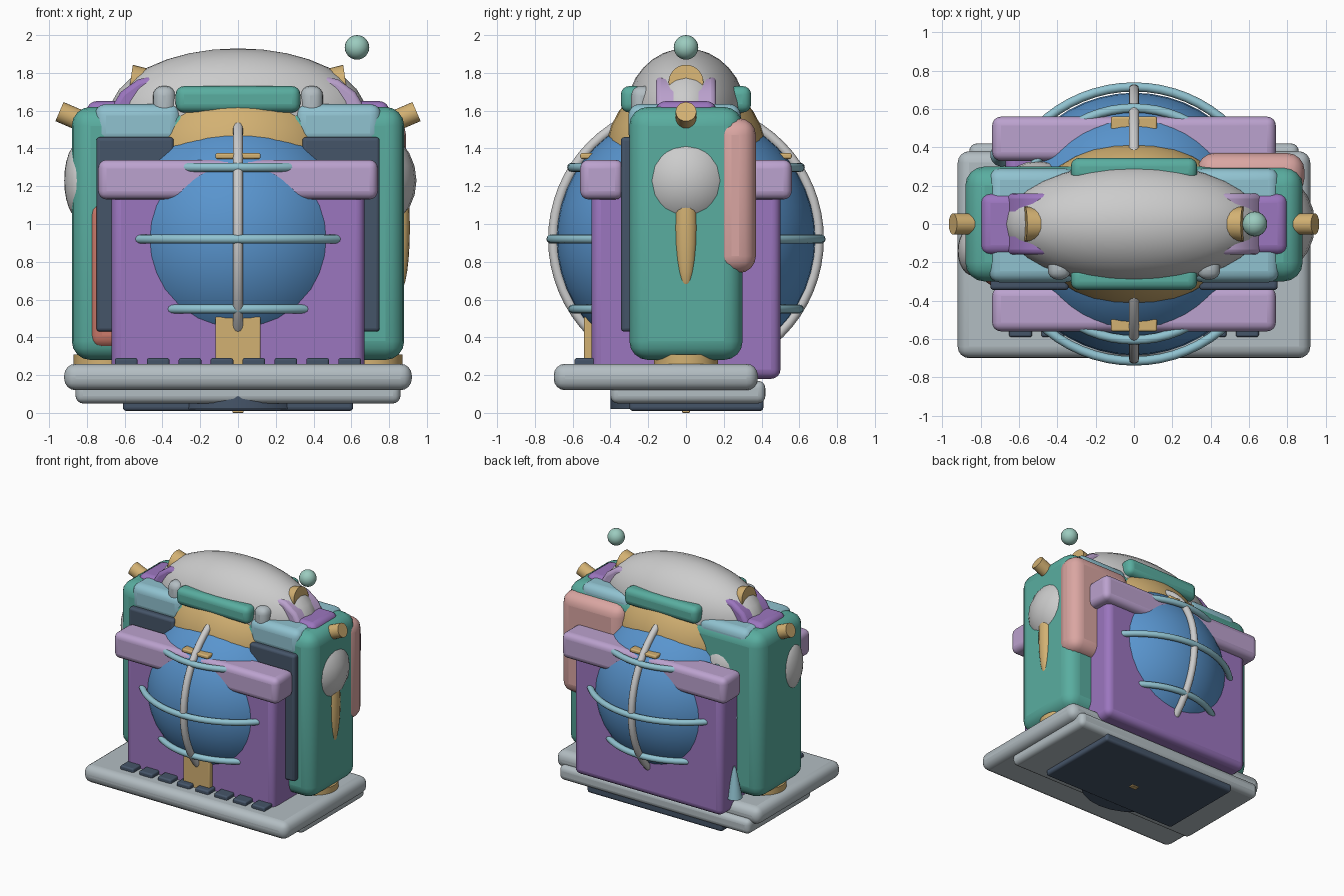
import bpy, math
from mathutils import Vector

if "Cube" in bpy.data.objects:
    bpy.data.objects.remove(bpy.data.objects["Cube"])

COL = dict(green=(.10, .42, .35), purple=(.33, .18, .52), lilac=(.50, .36, .62), blue=(.10, .30, .62),
           cyan=(.28, .54, .63), gold=(.65, .44, .17), white=(.64, .65, .62), grey=(.45, .51, .54),
           dark=(.06, .09, .14), pink=(.70, .38, .36), red=(.62, .20, .15), mint=(.33, .60, .52))
MATS = {}
for n, c in COL.items():
    MATS[n] = bpy.data.materials.new(n)
    MATS[n].diffuse_color = (*c, 1)


def finish(name, color):
    o = bpy.context.object
    o.name = name
    o.data.materials.append(MATS[color])
    bpy.ops.object.shade_smooth_by_angle(angle=math.radians(35))
    return o


def box(name, color, x, y, z, r=.03):
    """Rounded box from ranges on each axis."""
    bpy.ops.mesh.primitive_cube_add(size=1, location=[(a + b) / 2 for a, b in (x, y, z)])
    o = bpy.context.object
    o.scale = [b - a for a, b in (x, y, z)]
    bpy.ops.object.transform_apply(location=False, rotation=False)
    m = o.modifiers.new("round", 'BEVEL')
    m.width, m.segments = r, 4
    return finish(name, color)


def ball(name, color, loc, rad, seg=32, rings=16):
    bpy.ops.mesh.primitive_uv_sphere_add(segments=seg, ring_count=rings, radius=1, location=loc)
    bpy.context.object.scale = rad
    bpy.ops.object.transform_apply(location=False, rotation=False)
    return finish(name, color)


def tube(name, color, a, b, r1, r2):
    """Cone or cylinder between two points."""
    a, b = Vector(a), Vector(b)
    bpy.ops.mesh.primitive_cone_add(vertices=24, radius1=r1, radius2=r2, depth=(b - a).length,
                                    location=(a + b) / 2, rotation=(b - a).to_track_quat('Z', 'Y').to_euler())
    return finish(name, color)


def ring(name, color, z, R, r, rot=(0, 0, 0)):
    bpy.ops.mesh.primitive_torus_add(location=(0, 0, z), rotation=rot, major_radius=R, minor_radius=r,
                                     major_segments=64, minor_segments=12)
    return finish(name, color)


def prism(name, color, pts, y, r):
    """Profile in x/z extruded along y, rounded."""
    n = len(pts)
    me = bpy.data.meshes.new(name)
    v = [(px, s * y, pz) for s in (-1, 1) for px, pz in pts]
    f = [list(range(n)), list(range(2 * n - 1, n - 1, -1))]
    f += [(i, i + n, (i + 1) % n + n, (i + 1) % n) for i in range(n)]
    me.from_pydata(v, [], f)
    o = bpy.data.objects.new(name, me)
    bpy.context.collection.objects.link(o)
    bpy.context.view_layer.objects.active = o
    bpy.ops.object.select_all(action='DESELECT')
    o.select_set(True)
    bpy.ops.object.mode_set(mode='EDIT')
    bpy.ops.mesh.select_all(action='SELECT')
    bpy.ops.mesh.normals_make_consistent()
    bpy.ops.object.mode_set(mode='OBJECT')
    m = o.modifiers.new("round", 'BEVEL')
    m.width, m.segments = r, 3
    return finish(name, color)


def span(s, a, b):
    return (a, b) if s > 0 else (-b, -a)


# Stepped base with a row of keys
box("base_plate", "grey", (-.92, .92), (-.70, .38), (.12, .26), .06)
box("base_step", "grey", (-.86, .86), (-.40, .42), (.05, .17), .04)
box("base_sole", "dark", (-.61, .61), (-.30, .41), (.01, .08), .02)
tube("sole_disc", "dark", (0, 0, .02), (0, 0, .10), .40, .40)
box("sole_pin", "gold", (-.03, .03), (-.02, .02), (0, .03), .005)
for i in range(8):
    x = -.592 + .169 * i
    box(f"base_key_{i}", "dark", (x - .06, x + .06), (-.59, -.48), (.24, .29), .012)

# Main body and chest
box("body", "green", (-.88, .88), (-.30, .30), (.28, 1.62), .10)
box("chest", "purple", (-.67, .67), (-.50, .50), (.18, 1.22), .05)
box("front_strip", "gold", (-.12, .12), (-.54, -.45), (.24, .51), .01)

# Globe with its rings
ball("globe", "blue", (0, 0, .92), (.685, .685, .685), 48, 24)
for z, R in ((.55, .60), (.92, .715), (1.30, .605)):
    ring("globe_band", "cyan", z, R, .024)
ring("globe_meridian", "white", .92, .703, .027, (0, math.pi / 2, 0))

# Collar and cap
ball("collar", "gold", (0, 0, 1.35), (.56, .43, .44))
ball("cap", "white", (0, 0, 1.58), (.68, .32, .35))

# Bars repeated front and back
for s, n in ((-1, "front"), (1, "back")):
    box(n + "_crossbar", "lilac", (-.74, .74), span(s, .33, .56), (1.13, 1.34), .045)
    box(n + "_clip", "gold", (-.12, .12), span(s, .49, .56), (1.345, 1.375), .01)
    box(n + "_brow", "green", (-.33, .33), span(s, .22, .345), (1.59, 1.73), .045)

# Parts repeated left and right
arch = [(.30, 1.55), (.33, 1.775), (.42, 1.79), (.53, 1.765), (.62, 1.70), (.68, 1.60), (.66, 1.55)]
for s, n, c in ((-1, "left", "purple"), (1, "right", "lilac")):
    box(n + "_panel", "dark", span(s, .34, .75), (-.345, -.28), (.43, 1.46), .02)
    box(n + "_shoulder", "cyan", span(s, .30, .76), (-.305, .29), (1.42, 1.635), .06)
    box(n + "_shoulder_pad", "purple", span(s, .50, .80), (-.16, .16), (1.50, 1.65), .05)
    prism(n + "_arch", c, [(s * x, z) for x, z in arch], .16, .03)
    tube(n + "_horn", "gold", (s * .28, 0, 1.71), (s * .57, 0, 1.752), .06, .092)
    tube(n + "_peg", "gold", (s * .70, 0, 1.49), (s * .945, 0, 1.595), .055, .055)
    box(n + "_knob", "grey", span(s, .33, .45), (-.29, -.15), (1.53, 1.73), .05)
    tube(n + "_foot", "gold", (s * .70, 0, .20), (s * .70, 0, .31), .17, .17)

# Side details
ball("right_dome", "white", (.65, 0, 1.23), (.295, .295, .295), 24, 12)
ball("left_dome", "white", (-.84, -.14, 1.23), (.08, .13, .20), 24, 12)
ball("rear_dome", "white", (-.50, .12, 1.28), (.22, .21, .22), 24, 12)
ball("right_spike", "gold", (.86, 0, .98), (.05, .06, .33), 16, 12)
box("right_rear_pouch", "pink", (.33, .89), (.15, .37), (.74, 1.56), .09)
box("left_front_pouch", "red", (-.79, -.55), (-.325, -.10), (.34, 1.12), .07)
tube("rear_cone", "cyan", (-.69, .36, .30), (-.69, .36, .55), .06, .01)
ball("antenna_ball", "mint", (.63, 0, 1.935), (.065, .065, .065), 24, 12)

for m in bpy.data.materials:
    if m.users and not m.is_grease_pencil:
        m.use_nodes = True
        m.node_tree.nodes["Principled BSDF"].inputs["Base Color"].default_value = m.diffuse_color
